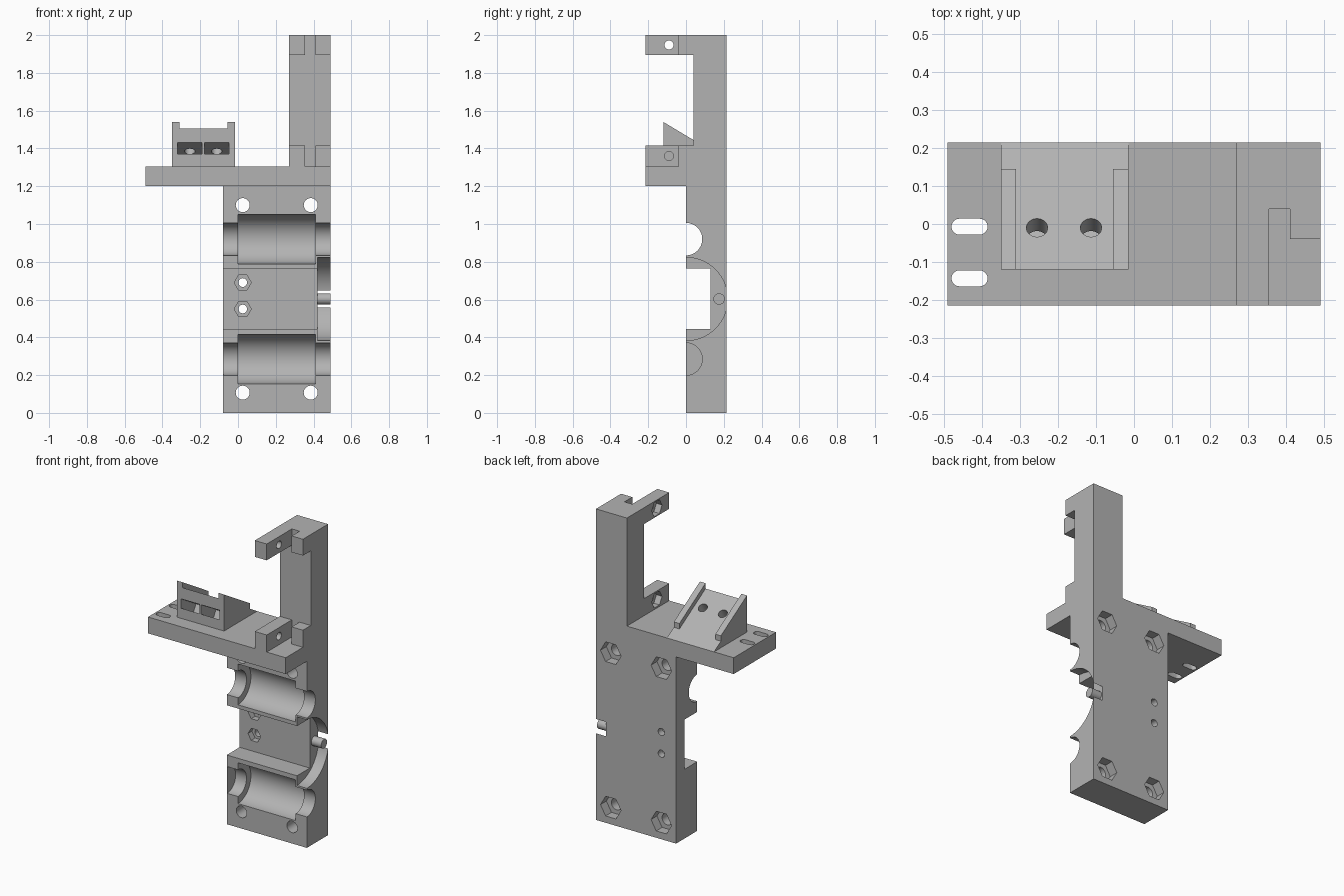
import bpy, bmesh, math

if "Cube" in bpy.data.objects:
    bpy.data.objects.remove(bpy.data.objects["Cube"], do_unlink=True)

grey = bpy.data.materials.new("plain_grey")
grey.use_nodes = True
COLOUR = (0.45, 0.45, 0.45, 1)
grey.diffuse_color = COLOUR
grey.node_tree.nodes["Principled BSDF"].inputs["Base Color"].default_value = COLOUR


def prism(name, points, axis, lo, hi):
    """Extrude a flat outline along an axis; outline uses the other two axes in order."""
    def place(p, t):
        return {"x": (t, p[0], p[1]), "y": (p[0], t, p[1]), "z": (p[0], p[1], t)}[axis]
    bm = bmesh.new()
    low = [bm.verts.new(place(p, lo)) for p in points]
    high = [bm.verts.new(place(p, hi)) for p in points]
    bm.faces.new(low)
    bm.faces.new(high)
    for i in range(len(points)):
        j = (i + 1) % len(points)
        bm.faces.new((low[i], low[j], high[j], high[i]))
    bmesh.ops.recalc_face_normals(bm, faces=bm.faces)
    mesh = bpy.data.meshes.new(name)
    bm.to_mesh(mesh)
    bm.free()
    mesh.materials.append(grey)
    obj = bpy.data.objects.new(name, mesh)
    bpy.context.collection.objects.link(obj)
    return obj


def box(name, x0, x1, y0, y1, z0, z1):
    return prism(name, [(x0, y0), (x1, y0), (x1, y1), (x0, y1)], "z", z0, z1)


def ring(u, v, r, n=64):
    return [(u + r * math.cos(math.tau * i / n), v + r * math.sin(math.tau * i / n))
            for i in range(n)]


def combine(target, tool, operation):
    mod = target.modifiers.new("combine", "BOOLEAN")
    mod.operation, mod.solver, mod.object = operation, "EXACT", tool
    bpy.context.view_layer.objects.active = target
    bpy.ops.object.modifier_apply(modifier=mod.name)
    bpy.data.objects.remove(tool, do_unlink=True)


def add(tool):
    combine(body, tool, "UNION")


def cut(tool):
    combine(body, tool, "DIFFERENCE")


BACK, FRONT = 0.215, -0.215

# Bearing block, shelf and upright column
body = box("carriage_body", -0.08, 0.49, 0, BACK, 0, 1.2)
add(box("shelf", -0.49, 0.49, FRONT, BACK, 1.2, 1.305))
add(box("column", 0.27, 0.49, 0.04, BACK, 1.305, 2))

# Clamp brackets at both ends of the column: a long arm and a short lug
for z0, z1 in ((1.305, 1.415), (1.895, 2)):
    add(box("clamp_arm", 0.27, 0.355, FRONT, 0.04, z0, z1))
    add(box("clamp_lug", 0.41, 0.49, -0.04, 0.04, z0, z1))
    mid = (z0 + z1) / 2
    cut(prism("clamp_hole", ring(-0.09, mid, 0.024, 32), "x", 0.2, 0.38))
    cut(prism("clamp_nut_pocket", ring(-0.09, mid, 0.052, 6), "x", 0.25, 0.31))

# Sloped mount with two side rails
SLOPE = 0.597
add(prism("sloped_mount", [(-0.12, 1.29), (-0.12, 1.505), (BACK, 1.305), (BACK, 1.29)],
          "x", -0.35, -0.015))
for x in (-0.35, -0.055):
    add(prism("mount_rail", [(-0.12, 1.3), (-0.12, 1.54), (0.145, 1.382), (0.145, 1.3)],
              "x", x, x + 0.04))

# Slanted nut slots and screw holes in the mount
for x in (-0.255, -0.113):
    cut(prism("nut_slot", [(-0.2, 1.478), (0.03, 1.341), (0.004, 1.296), (-0.2, 1.418)],
              "x", x - 0.065, x + 0.065))
    bpy.ops.mesh.primitive_cylinder_add(vertices=32, radius=0.028, depth=0.18,
                                        location=(x, -0.01, 1.439),
                                        rotation=(-math.atan(SLOPE), 0, 0))
    cut(bpy.context.object)

# Elongated slots in the shelf
for y in (-0.007, -0.143):
    outline = []
    for cx, start in ((-0.406, -90), (-0.459, 90)):
        for i in range(13):
            a = math.radians(start + i * 15)
            outline.append((cx + 0.021 * math.cos(a), y + 0.021 * math.sin(a)))
    cut(prism("shelf_slot", outline, "z", 1.1, 1.4))

# Bearing seats with narrower rod grooves; the lower groove has a thin end wall
for z, start in ((0.92, -0.2), (0.285, -0.077)):
    cut(prism("rod_groove", ring(0, z, 0.086), "x", start, 0.6))
    cut(prism("bearing_seat", ring(0, z, 0.131), "x", 0, 0.41))

# Belt channel and round pulley recess
cut(box("belt_channel", -0.2, 0.45, -0.1, 0.13, 0.445, 0.765))
cut(prism("pulley_recess", ring(0, 0.603, 0.22, 96), "x", 0.42, 0.6))

# Corner bolt holes with hexagonal pockets in the back
for x in (0.025, 0.385):
    for z in (0.107, 1.1):
        cut(prism("bolt_hole", ring(x, z, 0.037, 32), "y", -0.1, 0.3))
        cut(prism("bolt_pocket", ring(x, z, 0.073, 6), "y", 0.155, 0.3))

# Small screw holes with hexagonal pockets in the channel floor
for z in (0.55, 0.69):
    cut(prism("screw_hole", ring(0.025, z, 0.023, 32), "y", 0.05, 0.3))
    cut(prism("screw_pocket", ring(0.025, z, 0.045, 6), "y", 0.1, 0.17))

# Pulley pin
pin = prism("pulley_pin", ring(0.175, 0.603, 0.03, 32), "x", 0.41, 0.49)

# Smooth round surfaces, keep edges sharp
for obj in (body, pin):
    bpy.ops.object.select_all(action="DESELECT")
    obj.select_set(True)
    bpy.context.view_layer.objects.active = obj
    bpy.ops.object.shade_smooth_by_angle(angle=math.radians(25))
